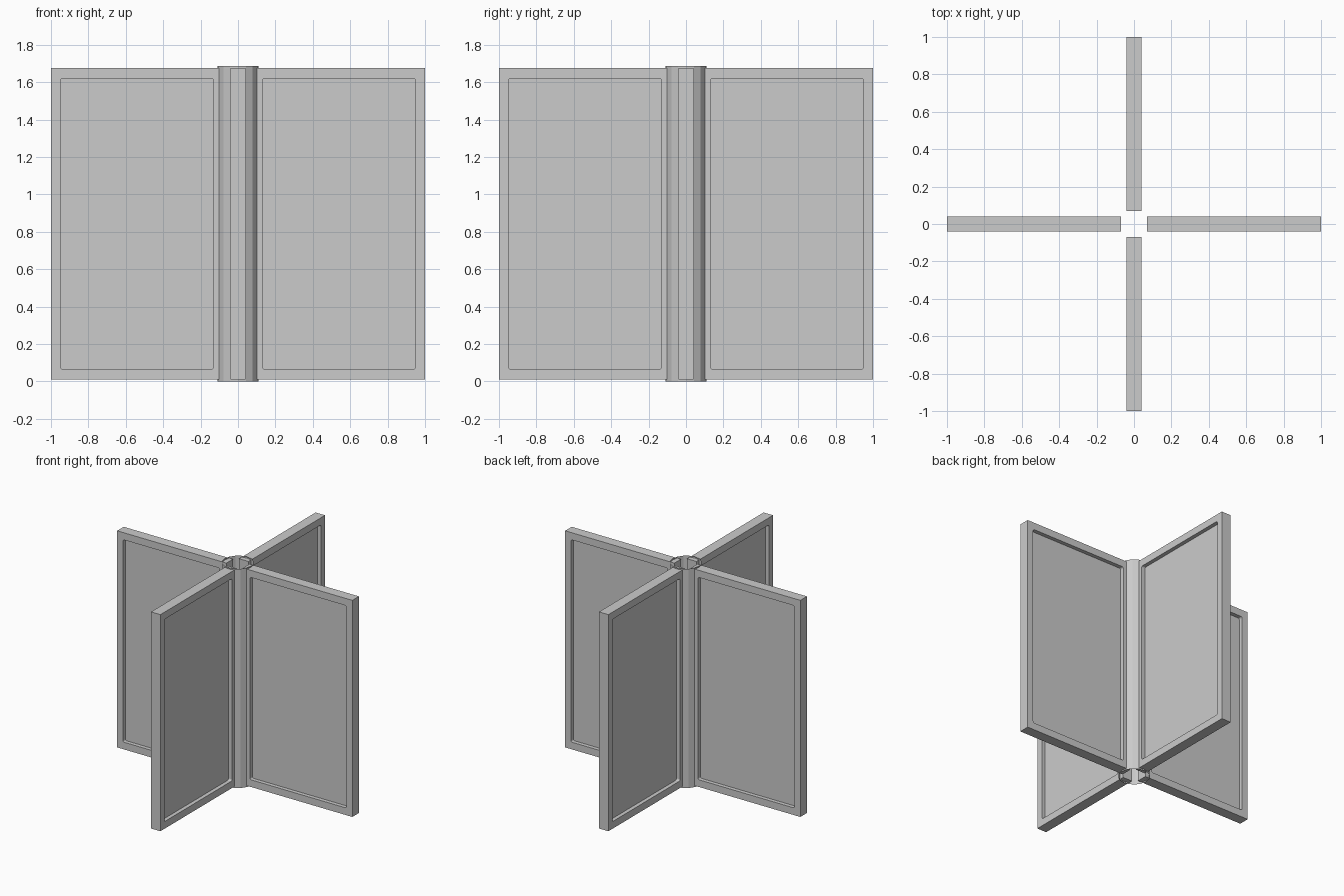
import bpy, bmesh
from math import pi, cos, sin, radians
from mathutils import Matrix

if "Cube" in bpy.data.objects:
    bpy.data.objects.remove(bpy.data.objects["Cube"])

Z0, Z1 = 0.01, 1.675          # panel height range
R0, R1 = 0.07, 1.0            # panel radial range
HALF_T = 0.04                 # half panel thickness
HX0, HX1, HZ0, HZ1 = 0.13, 0.95, 0.065, 1.62   # recess outline


def link(name, mesh, turn=0.0):
    ob = bpy.data.objects.new(name, mesh)
    ob.rotation_euler.z = turn
    bpy.context.collection.objects.link(ob)
    return ob


def rounded_rect(x0, x1, z0, z1, r, steps=3):
    pts = []
    for cx, cz, a in ((x1 - r, z1 - r, 0), (x0 + r, z1 - r, 90),
                      (x0 + r, z0 + r, 180), (x1 - r, z0 + r, 270)):
        for i in range(steps + 1):
            t = radians(a + 90 * i / steps)
            pts.append((cx + r * cos(t), cz + r * sin(t)))
    return pts


# frame: outer rectangle with a rounded opening, extruded to panel thickness
def frame_mesh():
    cu = bpy.data.curves.new("frame_profile", 'CURVE')
    cu.dimensions, cu.fill_mode, cu.extrude = '2D', 'BOTH', HALF_T
    outer = [(R0, Z0), (R1, Z0), (R1, Z1), (R0, Z1)]
    for pts in (outer, rounded_rect(HX0, HX1, HZ0, HZ1, 0.012)):
        sp = cu.splines.new('POLY')
        sp.points.add(len(pts) - 1)
        for p, (x, z) in zip(sp.points, pts):
            p.co = (x, z, 0, 1)
        sp.use_cyclic_u = True
    tmp = bpy.data.objects.new("frame_profile", cu)
    bpy.context.collection.objects.link(tmp)
    dg = bpy.context.evaluated_depsgraph_get()
    me = bpy.data.meshes.new_from_object(tmp.evaluated_get(dg))
    bpy.data.objects.remove(tmp)
    bm = bmesh.new()
    bm.from_mesh(me)
    bmesh.ops.remove_doubles(bm, verts=bm.verts, dist=1e-5)
    bmesh.ops.rotate(bm, verts=bm.verts, matrix=Matrix.Rotation(pi / 2, 3, 'X'))
    bmesh.ops.recalc_face_normals(bm, faces=bm.faces)
    bm.to_mesh(me)
    bm.free()
    for p in me.polygons:
        p.use_smooth = False
    return me


# thin pane filling the opening
def pane_mesh():
    me = bpy.data.meshes.new("pane")
    bm = bmesh.new()
    m = (Matrix.Translation(((HX0 + HX1) / 2, 0, (HZ0 + HZ1) / 2))
         @ Matrix.Diagonal((HX1 - HX0 + 0.01, 0.02, HZ1 - HZ0 + 0.01, 1)))
    bmesh.ops.create_cube(bm, size=1, matrix=m)
    bm.to_mesh(me)
    bm.free()
    return me


# four door wings around the centre
frame, pane = frame_mesh(), pane_mesh()
for i in range(4):
    link(f"wing_frame_{i + 1}", frame, i * pi / 2)
    link(f"wing_pane_{i + 1}", pane, i * pi / 2)

# open central tube, single wall, 16 flat sides
tube = bpy.data.meshes.new("centre_post")
bm = bmesh.new()
bmesh.ops.create_cone(bm, cap_ends=False, segments=16, radius1=0.11, radius2=0.11,
                      depth=1.685, matrix=Matrix.Translation((0, 0, 1.685 / 2)))
bm.to_mesh(tube)
bm.free()
link("centre_post", tube)
